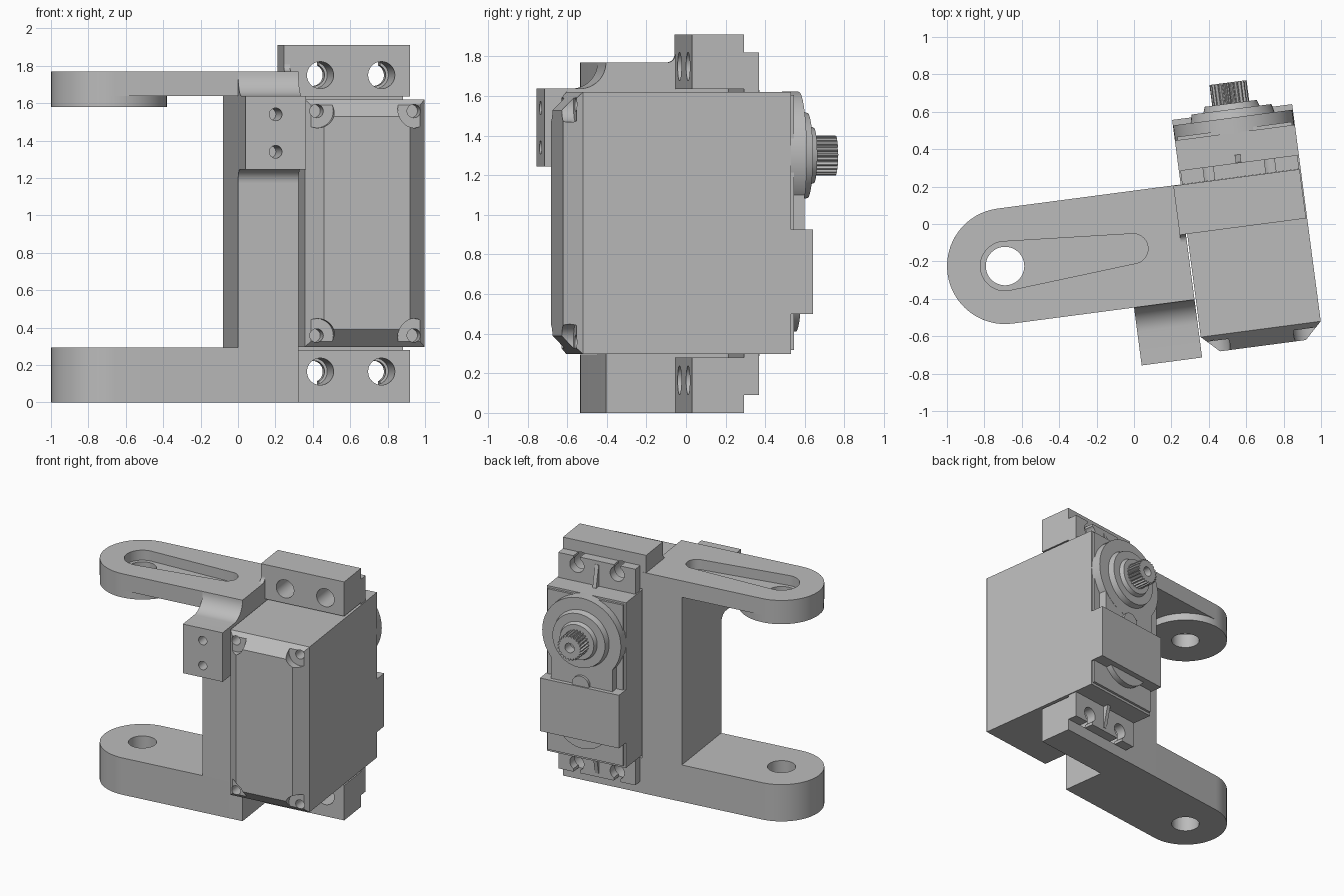
import bpy, bmesh
from math import cos, sin, pi, radians
from mathutils import Matrix

if "Cube" in bpy.data.objects:
    bpy.data.objects.remove(bpy.data.objects["Cube"], do_unlink=True)

grey = bpy.data.materials.new("plain grey")
grey.use_nodes = True
grey.diffuse_color = (0.5, 0.5, 0.5, 1)
grey.node_tree.nodes["Principled BSDF"].inputs["Base Color"].default_value = (0.5, 0.5, 0.5, 1)

# The whole assembly is turned slightly about the vertical axis
TURN = Matrix.Rotation(radians(7.5), 4, 'Z')


def loft(name, rings):
    """Closed solid through a list of equal-length point rings."""
    bm = bmesh.new()
    loops = [[bm.verts.new(p) for p in ring] for ring in rings]
    n = len(loops[0])
    for a, b in zip(loops, loops[1:]):
        for i in range(n):
            j = (i + 1) % n
            bm.faces.new((a[i], a[j], b[j], b[i]))
    bm.faces.new(loops[0])
    bm.faces.new(loops[-1])
    bmesh.ops.recalc_face_normals(bm, faces=bm.faces)
    bm.transform(TURN)
    mesh = bpy.data.meshes.new(name)
    bm.to_mesh(mesh)
    bm.free()
    mesh.materials.append(grey)
    ob = bpy.data.objects.new(name, mesh)
    bpy.context.collection.objects.link(ob)
    return ob


def place(axis, p, d):
    """Put a 2D profile point at distance d along the axis."""
    return {'x': (d, p[0], p[1]), 'y': (p[0], d, p[1]), 'z': (p[0], p[1], d)}[axis]


def prism(name, axis, pts, a, b):
    return loft(name, [[place(axis, p, d) for p in pts] for d in (a, b)])


def arc(c, r, a0=0, a1=360, n=24):
    return [(c[0] + r * cos(radians(a0 + (a1 - a0) * i / n)),
             c[1] + r * sin(radians(a0 + (a1 - a0) * i / n))) for i in range(n + 1)]


def circle(c, r, n=48):
    return arc(c, r, n=n)[:-1]


def rod(name, axis, c, r, a, b, r2=None):
    rings = [circle(c, r), circle(c, r2 or r)]
    return loft(name, [[place(axis, p, d) for p in ring] for ring, d in zip(rings, (a, b))])


def rect(x0, x1, z0, z1):
    return [(x0, z0), (x1, z0), (x1, z1), (x0, z1)]


def box(name, x0, x1, y0, y1, z0, z1):
    return prism(name, 'z', rect(x0, x1, y0, y1), z0, z1)


def cut(ob, cutters):
    """Subtract each cutter, then discard it."""
    for c in cutters:
        c.hide_render = True
        mod = ob.modifiers.new("cut", 'BOOLEAN')
        mod.operation = 'DIFFERENCE'
        mod.solver = 'EXACT'
        mod.object = c
    dg = bpy.context.evaluated_depsgraph_get()
    mesh = bpy.data.meshes.new_from_object(ob.evaluated_get(dg))
    ob.modifiers.clear()
    ob.data = mesh
    for c in cutters:
        bpy.data.objects.remove(c, do_unlink=True)


# Shared layout
ARM_F, ARM_B, ARM_R = -0.443, 0.177, 0.31
PIVOT = (-0.713, -0.133)
POST_L, POST_R = -0.058, 0.268
MID, SHAFT_Z, BODY_Z = 0.597, 1.30, 0.958
BODY_L, BODY_R, BODY_BOT, BODY_TOP = 0.275, 0.922, 0.297, 1.62
HOLES = (MID - 0.165, MID + 0.165)

# Bracket arms with pivot holes
arm = arc(PIVOT, ARM_R, 90, 270, 32) + [(POST_R, ARM_F), (POST_R, ARM_B)]
lower = prism("lower_arm", 'z', arm, 0, 0.295)
cut(lower, [rod("cutter", 'z', PIVOT, 0.103, -0.1, 0.5)])
upper = prism("upper_arm", 'z', arm, 1.638, 1.77)
slot = arc(PIVOT, 0.132, 90, 270) + arc((-0.022, -0.13), 0.08, -90, 90)
cut(upper, [prism("cutter", 'z', slot, 1.69, 1.9),
            rod("cutter", 'z', PIVOT, 0.103, 1.5, 1.75)])
boss = rod("upper_arm_boss", 'z', PIVOT, ARM_R, 1.58, 1.638)
cut(boss, [rod("cutter", 'z', PIVOT, 0.103, 1.5, 1.75)])

# Upright post
box("post", POST_L, POST_R, ARM_F, ARM_B, 0.295, 1.638)

# Filleted front clamp with two screw holes
clamp_side = (arc((-0.575, 1.77), 0.132, 0, -90, 12) + [(-0.755, 1.638), (-0.755, 1.245)]
              + arc((ARM_F - 0.07, 1.175), 0.07, 90, 0, 12))
clamp = prism("front_clamp", 'x', clamp_side, POST_L, POST_R)
cut(clamp, [rod("cutter", 'y', (0.104, z), 0.034, -0.9, -0.5) for z in (1.34, 1.54)])

# Mounting blocks and the motor's lugs above and below the body
for side, z0, z1, l0, l1, hz, edge in (("upper", 1.635, 1.91, 1.6, 1.82, 1.75, 1),
                                       ("lower", 0, 0.28, 0.09, 0.32, 0.165, -1)):
    block = box(side + "_mount_block", 0.235, 0.916, -0.09, 0.175, z0, z1)
    cut(block, [rod("cutter", 'y', (x, hz), 0.072, -0.3, 0.4) for x in HOLES])
    lug = box(side + "_motor_lug", 0.283, 0.914, 0.176, 0.252, l0, l1)
    cutters = []
    for x in HOLES:
        cutters.append(rod("cutter", 'y', (x, hz), 0.058, 0, 0.4))
        za, zb = sorted((hz, hz + edge * 0.2))
        cutters.append(box("cutter", x - 0.027, x + 0.027, 0, 0.4, za, zb))
    cut(lug, cutters)
    # Triangular stiffening rib
    root, tip = (l0, l1 - 0.03) if edge > 0 else (l1, l0 + 0.03)
    prism(side + "_lug_rib", 'x', [(0.25, root), (0.30, root), (0.255, tip), (0.25, tip)],
          MID - 0.015, MID + 0.015)
prism("mount_fillet", 'x', arc((-0.13, 1.81), 0.04, 0, -90, 8) + [(-0.09, 1.77)], 0.235, POST_R)

# Motor body with chamfered front and recessed corner screws
rings = []
for y, inset in ((-0.735, 0.092), (-0.646, 0), (0.414, 0)):
    r = rect(BODY_L + inset, BODY_R - inset, BODY_BOT + inset, BODY_TOP - inset)
    rings.append([place('y', p, y) for p in r])
body = loft("motor_body", rings)
corners = [(MID + sx * 0.262, BODY_Z + sz * 0.6) for sx in (-1, 1) for sz in (-1, 1)]
cut(body, [rod("cutter", 'y', c, 0.09, -0.9, -0.675) for c in corners])
cut(body, [rod("cutter", 'y', c, 0.036, -0.9, -0.55) for c in corners])

# Gear case on the back
box("back_lip", BODY_L + 0.015, BODY_R - 0.015, 0.41, 0.432, BODY_BOT + 0.02, BODY_TOP - 0.015)
rod("gear_case_round", 'y', (MID, SHAFT_Z), 0.322, 0.41, 0.495)
box("gear_case_neck", 0.345, 0.85, 0.41, 0.493, 0.88, SHAFT_Z)
box("back_cover", BODY_L, BODY_R, 0.41, 0.525, 0.5, 0.925)
rod("cover_button", 'y', (MID, 0.935), 0.07, 0.41, 0.515)
rod("case_foot_round", 'y', (MID, 0.63), 0.22, 0.41, 0.48)

# Output shaft: stepped collars and splined tip
rod("shaft_collar_wide", 'y', (MID, SHAFT_Z), 0.23, 0.48, 0.54, 0.215)
rod("shaft_collar_narrow", 'y', (MID, SHAFT_Z), 0.155, 0.53, 0.572, 0.14)
teeth = 24
spline = []
for i in range(teeth * 4):
    r = 0.1 if i % 4 < 2 else 0.086
    a = 2 * pi * i / (teeth * 4)
    spline.append((MID + r * cos(a), SHAFT_Z + r * sin(a)))
shaft = prism("splined_shaft", 'y', spline, 0.56, 0.684)
cut(shaft, [rod("cutter", 'y', (MID, SHAFT_Z), 0.038, 0.6, 0.8)])

# Smooth round surfaces, keep edges sharp
bpy.ops.object.select_all(action='DESELECT')
for ob in bpy.context.collection.objects:
    if ob.type == 'MESH' and ob.data.materials and ob.data.materials[0] == grey:
        ob.select_set(True)
        bpy.context.view_layer.objects.active = ob
bpy.ops.object.shade_smooth_by_angle(angle=radians(30))
